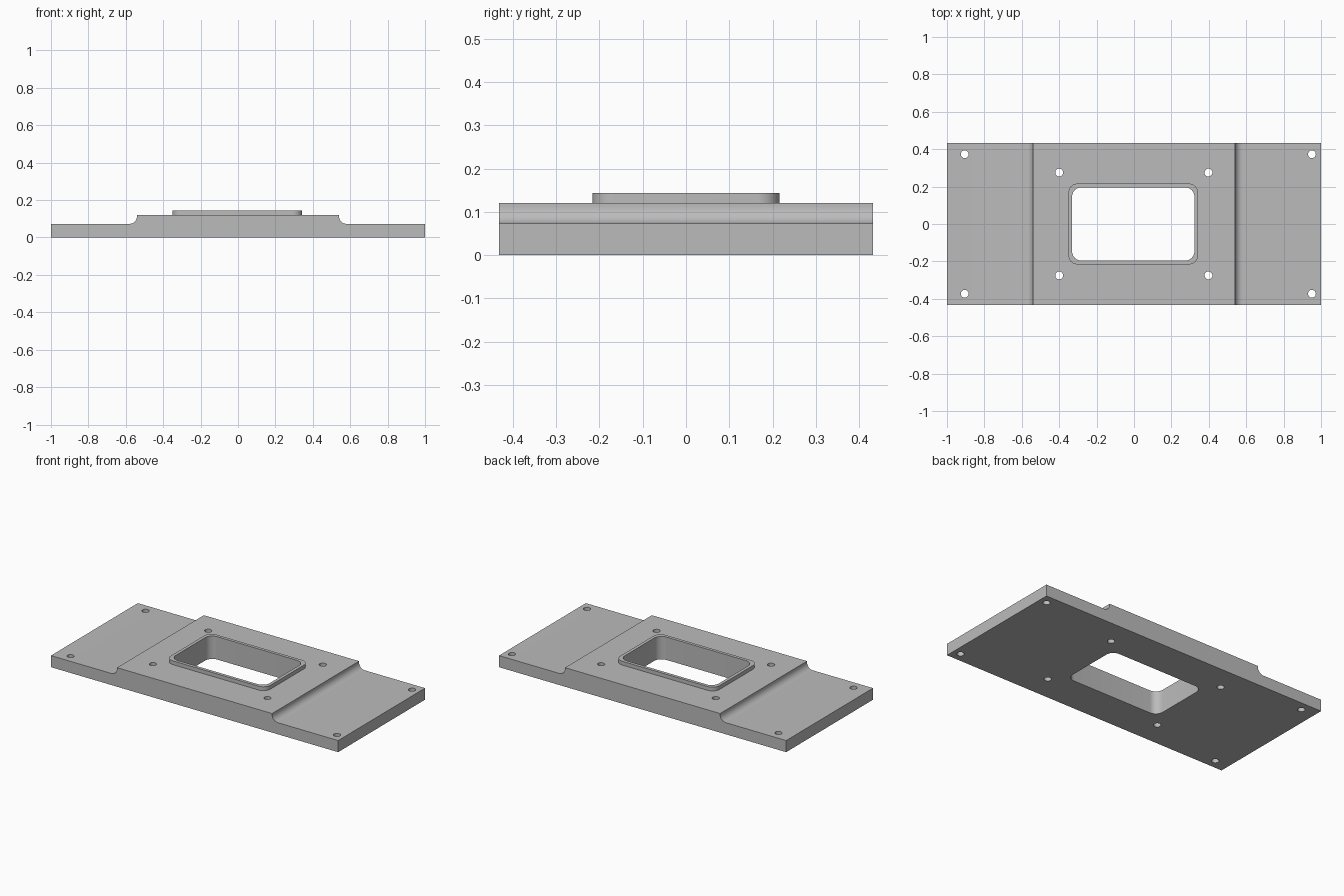
import bpy, bmesh
from math import cos, sin, pi, radians

if "Cube" in bpy.data.objects:
    bpy.data.objects.remove(bpy.data.objects["Cube"])

HALF_DEPTH = 0.432
BASE_Z, DECK_Z, RIM_Z = 0.073, 0.12, 0.144
DECK_X, FILLET = 0.54, 0.04
CENTRE_X = -0.004          # opening sits slightly off centre

grey = bpy.data.materials.new("machined grey")
grey.use_nodes = True
GREY = (0.5, 0.5, 0.5, 1)
grey.diffuse_color = GREY
grey.node_tree.nodes["Principled BSDF"].inputs["Base Color"].default_value = GREY


def prism(name, points, offset):
    """Extrude a closed outline along the offset vector."""
    bm = bmesh.new()
    face = bm.faces.new([bm.verts.new(p) for p in points])
    moved = bmesh.ops.extrude_face_region(bm, geom=[face])["geom"]
    bmesh.ops.translate(bm, vec=offset,
                        verts=[v for v in moved if isinstance(v, bmesh.types.BMVert)])
    bmesh.ops.recalc_face_normals(bm, faces=bm.faces)
    mesh = bpy.data.meshes.new(name)
    bm.to_mesh(mesh)
    bm.free()
    mesh.materials.append(grey)
    obj = bpy.data.objects.new(name, mesh)
    bpy.context.collection.objects.link(obj)
    return obj


def arc(cx, cy, r, start, steps=10, sweep=pi / 2):
    return [(cx + r * cos(start + sweep * i / steps),
             cy + r * sin(start + sweep * i / steps)) for i in range(steps + 1)]


def rounded_block(name, hx, hy, r, z0, z1):
    outline = []
    for k, (sx, sy) in enumerate([(1, 1), (-1, 1), (-1, -1), (1, -1)]):
        outline += arc(CENTRE_X + sx * (hx - r), sy * (hy - r), r, k * pi / 2)
    return prism(name, [(x, y, z0) for x, y in outline], (0, 0, z1 - z0))


def combine(target, tool, operation):
    mod = target.modifiers.new(operation.lower(), "BOOLEAN")
    mod.operation, mod.object, mod.solver = operation, tool, "EXACT"
    bpy.context.view_layer.objects.active = target
    bpy.ops.object.modifier_apply(modifier=mod.name)
    bpy.data.objects.remove(tool)


# Stepped plate with concave fillets beside the raised deck
fillet = arc(DECK_X + FILLET, BASE_Z + FILLET, FILLET, -pi / 2, sweep=-pi / 2)
right_half = [(1, 0), (1, BASE_Z)] + fillet + [(DECK_X, DECK_Z)]
profile = right_half + [(-x, z) for x, z in reversed(right_half)]
plate = prism("mounting_plate", [(x, -HALF_DEPTH, z) for x, z in profile],
              (0, 2 * HALF_DEPTH, 0))

# Raised rim, then the opening through rim and plate
combine(plate, rounded_block("rim", 0.347, 0.216, 0.05, 0.05, RIM_Z), "UNION")
combine(plate, rounded_block("opening", 0.327, 0.196, 0.05, -0.1, 0.3), "DIFFERENCE")

# Screw holes: outer corners and around the opening
for xs, y in (((-0.905, 0.951), 0.373), ((-0.4, 0.398), 0.275)):
    for x in xs:
        for side in (-1, 1):
            ring = arc(x, side * y, 0.021, 0, 24, 2 * pi)[:-1]
            combine(plate, prism("hole", [(a, b, -0.1) for a, b in ring], (0, 0, 0.4)),
                    "DIFFERENCE")

bpy.ops.object.select_all(action="DESELECT")
plate.select_set(True)
bpy.context.view_layer.objects.active = plate
bpy.ops.object.shade_smooth_by_angle(angle=radians(30))
